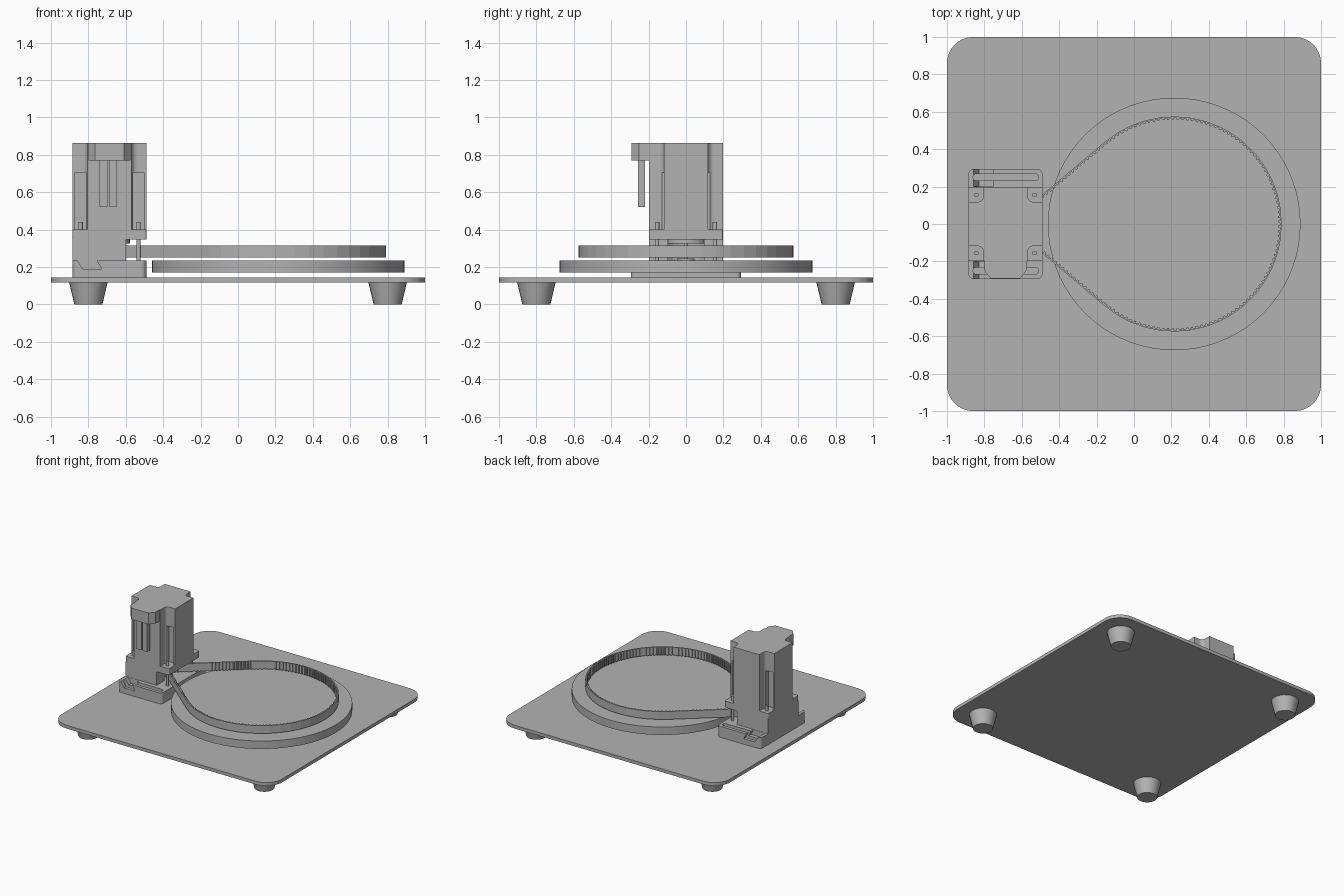
import bpy, bmesh, math
from math import sin, cos, pi, radians
from mathutils import Vector

if "Cube" in bpy.data.objects:
    bpy.data.objects.remove(bpy.data.objects["Cube"])

GREY = (0.45, 0.45, 0.45, 1)
grey = bpy.data.materials.new("plain grey")
grey.use_nodes = True
grey.diffuse_color = GREY
grey.node_tree.nodes["Principled BSDF"].inputs["Base Color"].default_value = GREY

MX, H = -0.687, 0.198   # motor axis and half width
DX = 0.215              # turntable axis
PLATE_TOP, BASE_TOP, FLANGE_LOW, FLANGE_TOP = 0.145, 0.235, 0.355, 0.4


def finish(name, bm, smooth=True):
    bmesh.ops.recalc_face_normals(bm, faces=bm.faces)
    mesh = bpy.data.meshes.new(name)
    bm.to_mesh(mesh)
    bm.free()
    mesh.materials.append(grey)
    obj = bpy.data.objects.new(name, mesh)
    bpy.context.collection.objects.link(obj)
    if smooth:
        bpy.ops.object.select_all(action="DESELECT")
        obj.select_set(True)
        bpy.context.view_layer.objects.active = obj
        bpy.ops.object.shade_smooth_by_angle(angle=radians(20))
    return obj


def prism(name, points, z0, z1, smooth=False):
    """Extrude a flat outline upwards."""
    bm = bmesh.new()
    face = bm.faces.new([bm.verts.new((x, y, z0)) for x, y in points])
    top = bmesh.ops.extrude_face_region(bm, geom=[face])["geom"]
    verts = [v for v in top if isinstance(v, bmesh.types.BMVert)]
    bmesh.ops.translate(bm, verts=verts, vec=(0, 0, z1 - z0))
    return finish(name, bm, smooth)


def cylinder(name, x, y, z0, z1, r0, r1=None, sides=24):
    bm = bmesh.new()
    bmesh.ops.create_cone(bm, cap_ends=True, segments=sides, radius1=r0,
                          radius2=r0 if r1 is None else r1, depth=z1 - z0)
    bmesh.ops.translate(bm, verts=bm.verts, vec=(x, y, (z0 + z1) / 2))
    return finish(name, bm)


def arc(cx, cy, r, a0, a1, n):
    steps = [radians(a0 + (a1 - a0) * i / n) for i in range(n + 1)]
    return [(cx + r * cos(a), cy + r * sin(a)) for a in steps]


def rounded(x0, x1, y0, y1, r, n=8):
    corners = [(x1 - r, y1 - r), (x0 + r, y1 - r), (x0 + r, y0 + r), (x1 - r, y0 + r)]
    return [p for i, (x, y) in enumerate(corners)
            for p in arc(x, y, r, 90 * i, 90 * i + 90, n)]


def rect(x0, x1, y0, y1):
    return [(x0, y0), (x1, y0), (x1, y1), (x0, y1)]


def cut(target, cutter):
    cutter.hide_render = True
    mod = target.modifiers.new("cut", "BOOLEAN")
    mod.operation, mod.solver, mod.object = "DIFFERENCE", "EXACT", cutter
    bpy.context.view_layer.objects.active = target
    bpy.ops.object.modifier_apply(modifier=mod.name)
    bpy.data.objects.remove(cutter)


# Ground plate and tapered feet
prism("ground_plate", rounded(-1, 1, -1, 1, 0.14), 0.118, PLATE_TOP, True)
for sx, side in ((-1, "right"), (1, "left")):
    for sy, end in ((-1, "front"), (1, "rear")):
        cylinder(f"foot_{end}_{side}", sx * 0.8, sy * 0.8, 0, 0.118, 0.075, 0.103)

# Turntable disc
cylinder("turntable_disc", DX, 0, 0.17, BASE_TOP, 0.675, sides=72)

# Toothed belt: big arc round the turntable, small arc round the pulley
BIG, SMALL, PX = 0.575, 0.02, -0.645
tilt = math.degrees(math.asin((BIG - SMALL) / (DX - PX)))


def belt_path(inset, n):
    return (arc(DX, 0, BIG - inset, -90 - tilt, 90 + tilt, n)
            + arc(PX, 0, SMALL - inset, 90 + tilt, 270 - tilt, 8))


outer, inner = belt_path(0, 32), belt_path(0.008, 32)
bm = bmesh.new()
rings = [[bm.verts.new((x, y, z)) for x, y in path]
         for path, z in ((outer, 0.25), (outer, 0.315), (inner, 0.315), (inner, 0.25))]
count = len(outer)
for i in range(count):
    j = (i + 1) % count
    for a, b in zip(rings, rings[1:] + rings[:1]):
        bm.faces.new((a[i], a[j], b[j], b[i]))
finish("belt", bm, False)

# Belt teeth, spaced evenly along the inner face
bm = bmesh.new()
PITCH, along = 0.026, 0.0
for i in range(count):
    p, q = Vector(inner[i]), Vector(inner[(i + 1) % count])
    step = q - p
    length = step.length
    if length < 0.02:
        continue
    t = step / length
    n = Vector((-t.y, t.x))
    while along < length:
        c = p + t * along
        base, tip = c - n * 0.002, c + n * 0.008
        quad = [base - t * 0.007, base + t * 0.007, tip + t * 0.005, tip - t * 0.005]
        low = [bm.verts.new((v.x, v.y, 0.25)) for v in quad]
        high = [bm.verts.new((v.x, v.y, 0.315)) for v in quad]
        bm.faces.new(low)
        bm.faces.new(high)
        for k in range(4):
            m = (k + 1) % 4
            bm.faces.new((low[k], low[m], high[m], high[k]))
        along += PITCH
    along -= length
finish("belt_teeth", bm, False)

# Mount base with slotted ears and slanted side channels
base = prism("mount_base", rounded(MX - H, MX + H, -0.295, 0.295, 0.03, 5),
             PLATE_TOP, BASE_TOP)
for s in (-1, 1):
    y = s * 0.25
    cut(base, prism("slot_cutter", rounded(-0.86, -0.51, y - 0.018, y + 0.018, 0.017, 5),
                    0.155, 0.3))
    bm = bmesh.new()
    channel = [(-0.86, BASE_TOP + 0.001), (-0.83, 0.19), (-0.73, 0.19), (-0.755, BASE_TOP + 0.001)]
    face = bm.faces.new([bm.verts.new((x, s * 0.2, z)) for x, z in channel])
    far = bmesh.ops.extrude_face_region(bm, geom=[face])["geom"]
    bmesh.ops.translate(bm, verts=[v for v in far if isinstance(v, bmesh.types.BMVert)],
                        vec=(0, s * 0.15, 0))
    cut(base, finish("channel_cutter", bm, False))

# Mount block, open towards the turntable, with a pocket for the pulley
pocket = arc(MX, 0, 0.13, 312, 48, 16)
prism("mount_block", [(MX - H, -H), (-0.6, -H)] + pocket + [(-0.6, H), (MX - H, H)],
      BASE_TOP, FLANGE_LOW)
prism("motor_flange", rounded(MX - H, MX + H, -H, H, 0.012, 3), FLANGE_LOW - 0.008, FLANGE_TOP)
cylinder("motor_boss", MX, 0, 0.325, FLANGE_LOW, 0.11)
cylinder("pulley", PX, 0, BASE_TOP, FLANGE_LOW, 0.012)
cylinder("pulley_rim", PX, 0, BASE_TOP, 0.245, 0.045)

# Motor body with concave corners and side grooves
profile = []
for i in range(4):
    a = i * pi / 2
    notch = [(H, 0.118)] + arc(0.148, 0.148, 0.03, 270, 180, 5) + [(0.118, H)]
    profile += [(MX + x * cos(a) - y * sin(a), x * sin(a) + y * cos(a)) for x, y in notch]
body = prism("motor_body", profile, FLANGE_TOP, 0.863)
for sx in (-1, 1):
    for sy in (-1, 1):
        x, y = MX + sx * 0.155, sy * 0.155
        cut(body, prism("groove_cutter", rect(x - 0.03, x + 0.03, y - 0.065, y + 0.065),
                        FLANGE_TOP - 0.01, 0.705))
        cylinder("motor_screw", x, y, FLANGE_TOP, 0.44, 0.012, sides=16)
        cylinder("mount_post", x, y, BASE_TOP, FLANGE_LOW, 0.011, sides=16)

# Cable connector and its two leads
prism("connector", [(-0.8, -0.19), (-0.8, -0.25), (-0.765, -0.292), (-0.61, -0.292),
                    (-0.575, -0.25), (-0.575, -0.19)], 0.77, 0.863)
for x in (-0.72, -0.667):
    prism("connector_lead", rect(x - 0.021, x + 0.021, -0.257, -0.22), 0.52, 0.775)
